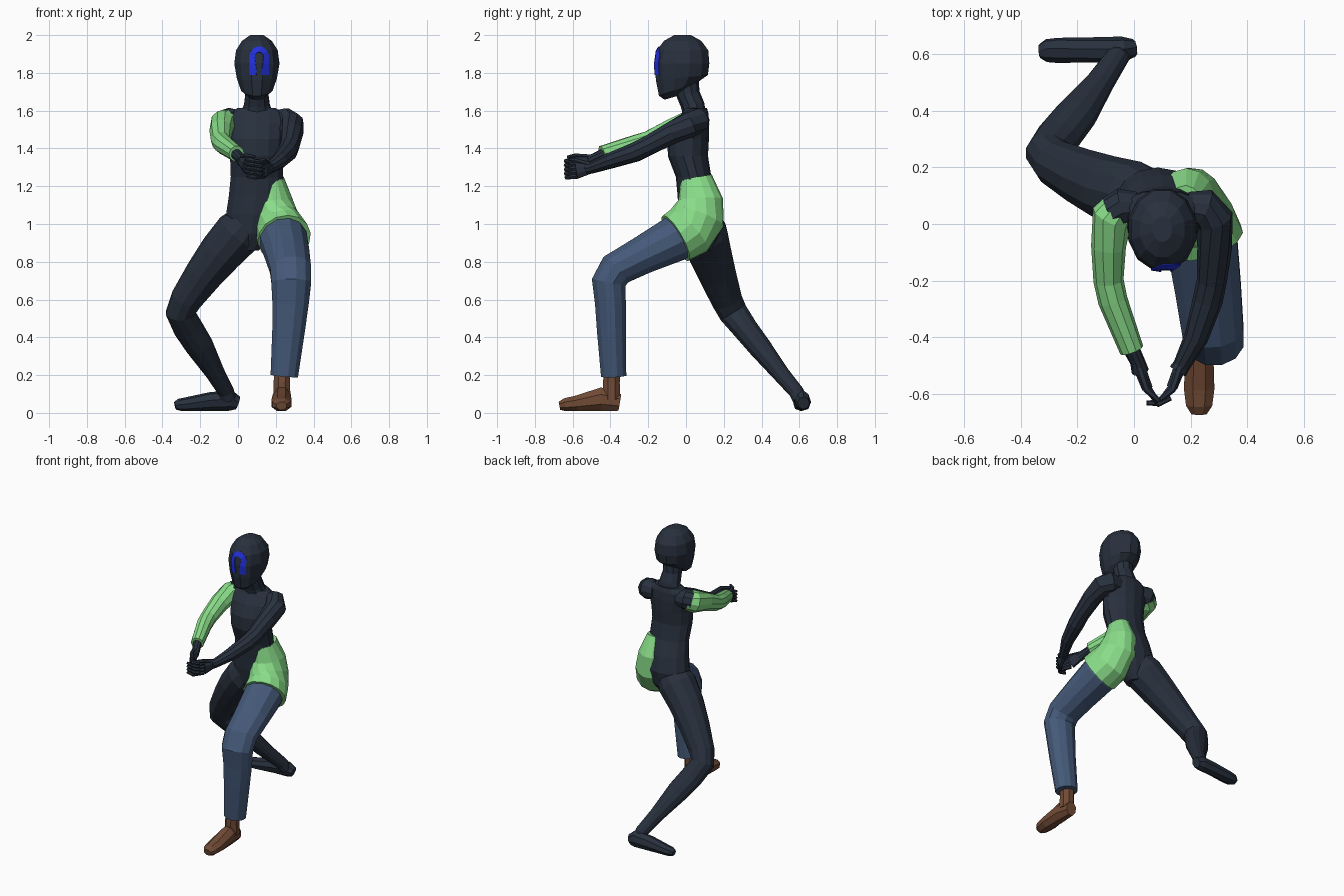
import bpy, bmesh, math
from mathutils import Vector
from mathutils.bvhtree import BVHTree


def material(name, rgb):
    m = bpy.data.materials.new(name)
    m.diffuse_color = (*rgb, 1)
    return m


DARK = material("dark navy", (0.021, 0.030, 0.047))
DENIM = material("denim blue", (0.058, 0.100, 0.190))
BROWN = material("shoe brown", (0.165, 0.070, 0.036))
GREEN = material("light green", (0.250, 0.720, 0.250))
BLUE = material("bright blue", (0.016, 0.030, 0.720))


def finish(name, bm, mat):
    bmesh.ops.recalc_face_normals(bm, faces=bm.faces)
    me = bpy.data.meshes.new(name)
    bm.to_mesh(me)
    bm.free()
    me.materials.append(mat)
    ob = bpy.data.objects.new(name, me)
    bpy.context.collection.objects.link(ob)
    return ob


def skin(name, rings, mat, n):
    """Skin a list of (centre, u axis, v axis) rings, capped at both ends."""
    bm = bmesh.new()
    loops = []
    k = 1 / math.cos(math.pi / n) ** 0.5
    for c, u, v in rings:
        angles = [2 * math.pi * (i + 0.5) / n for i in range(n)]
        loops.append([bm.verts.new(c + k * (u * math.cos(a) + v * math.sin(a))) for a in angles])
    for a, b in zip(loops, loops[1:]):
        for i in range(n):
            j = (i + 1) % n
            bm.faces.new((a[i], a[j], b[j], b[i]))
    bm.faces.new(loops[0][::-1])
    bm.faces.new(loops[-1])
    return finish(name, bm, mat)


def tube(name, path, mat, ref, n=10):
    """Limb along path points (x, y, z, half width along ref, half depth)."""
    pts = [Vector(p[:3]) for p in path]
    rings = []
    for i, p in enumerate(path):
        a = (pts[i] - pts[max(i - 1, 0)]).normalized()
        b = (pts[min(i + 1, len(pts) - 1)] - pts[i]).normalized()
        t = (a + b).normalized()
        u = Vector(ref)
        u = (u - t * u.dot(t)).normalized()
        v = t.cross(u)
        rings.append((pts[i], u * p[3], v * p[-1]))
    return skin(name, rings, mat, n)


def stack(name, rows, mat, n):
    """Upright form from rows (x, y, z, half width, half depth, tilt)."""
    rings = [(Vector((x, y, z)), Vector((rx, 0, 0)), Vector((0, ry, ry * t)))
             for x, y, z, rx, ry, t in rows]
    return skin(name, rings, mat, n)


X, Y, Z = (1, 0, 0), (0, 1, 0), (0, 0, 1)

# Torso, neck and head
stack("torso", [
    (0.06, 0.08, 0.86, 0.05, 0.06, 0),
    (0.07, 0.08, 0.95, 0.13, 0.10, 0),
    (0.085, 0.08, 1.05, 0.15, 0.118, 0),
    (0.095, 0.065, 1.15, 0.145, 0.108, 0),
    (0.10, 0.04, 1.25, 0.14, 0.093, 0),
    (0.098, 0.01, 1.36, 0.142, 0.105, 0),
    (0.098, 0.012, 1.45, 0.148, 0.108, 0),
    (0.098, 0.03, 1.53, 0.16, 0.092, 0),
    (0.098, 0.048, 1.585, 0.15, 0.07, 0),
    (0.098, 0.05, 1.615, 0.10, 0.06, 0)], DARK, 14)
stack("neck", [
    (0.10, 0.045, 1.58, 0.09, 0.06, 0),
    (0.10, 0.035, 1.63, 0.07, 0.06, 0.2),
    (0.10, 0.01, 1.69, 0.062, 0.06, 0.2),
    (0.10, 0.00, 1.76, 0.065, 0.065, 0.2)], DARK, 10)
head = stack("head", [
    (0.10, -0.08, 1.668, 0.038, 0.034, 0.3),
    (0.10, -0.04, 1.715, 0.085, 0.105, 0.35),
    (0.10, -0.022, 1.775, 0.108, 0.140, 0.1),
    (0.10, -0.02, 1.85, 0.122, 0.146, 0),
    (0.10, -0.018, 1.92, 0.112, 0.138, 0),
    (0.10, -0.018, 1.97, 0.080, 0.100, 0),
    (0.10, -0.018, 2.0, 0.035, 0.045, 0)], DARK, 12)

# Painted arch on the face, laid on the head surface as a thin plate
bm = bmesh.new()
bm.from_mesh(head.data)
tree = BVHTree.FromBMesh(bm)
bm.free()


def on_face(x, z):
    hit = tree.ray_cast(Vector((x, -1, z)), Vector((0, 1, 0)))[0]
    return hit + Vector((0, -0.004, 0))


def arch(w, neck, top):
    left = [(-neck, 1.79), (-neck, 1.82), (-(neck + w) / 2, 1.85)]
    arc = [(-w * math.cos(math.pi * i / 10), 1.88 + top * math.sin(math.pi * i / 10)) for i in range(11)]
    return left + arc + [(-x, z) for x, z in reversed(left)]


bm = bmesh.new()
pairs = [[bm.verts.new(on_face(0.112 + x, z)) for x, z in pair]
         for pair in zip(arch(0.052, 0.052, 0.06), arch(0.023, 0.015, 0.03))]
for (a, b), (c, d) in zip(pairs, pairs[1:]):
    bm.faces.new((a, b, d, c))
mark = finish("face_arch", bm, BLUE)
mark.modifiers.new("thickness", 'SOLIDIFY').thickness = 0.004
mark.modifiers["thickness"].offset = 0

# Arms
tube("left_arm", [
    (0.19, 0.06, 1.55, 0.052), (0.245, 0.057, 1.548, 0.068), (0.283, 0.015, 1.525, 0.068),
    (0.285, -0.08, 1.48, 0.060), (0.275, -0.20, 1.415, 0.052), (0.26, -0.27, 1.38, 0.052),
    (0.22, -0.40, 1.335, 0.042), (0.168, -0.50, 1.297, 0.030), (0.155, -0.52, 1.295, 0.032)], DARK, Z)
tube("right_shoulder", [
    (0.01, 0.06, 1.55, 0.052), (-0.04, 0.06, 1.55, 0.066), (-0.075, 0.04, 1.54, 0.062)], DARK, Z)
tube("right_sleeve", [
    (-0.045, 0.058, 1.545, 0.064), (-0.078, 0.025, 1.53, 0.072), (-0.09, -0.08, 1.495, 0.060),
    (-0.09, -0.20, 1.44, 0.052), (-0.075, -0.27, 1.42, 0.051), (-0.008, -0.445, 1.372, 0.042)], GREEN, Z)
tube("right_wrist", [
    (-0.02, -0.42, 1.378, 0.030), (0.012, -0.485, 1.348, 0.026), (0.022, -0.52, 1.33, 0.030)], DARK, Z)

# Clasped hands: palm, four curled fingers and a thumb each
hands = {"left": [(0.16, -0.51, 1.295), (0.135, -0.575, 1.285), (0.09, -0.632, 1.28), (0.045, -0.632, 1.285)],
         "right": [(0.02, -0.51, 1.335), (0.045, -0.575, 1.31), (0.088, -0.635, 1.30), (0.13, -0.615, 1.295)]}
for side, (wrist, knuckle, bend, tip) in hands.items():
    tube(side + "_palm", [(*wrist, 0.03, 0.022), (*knuckle, 0.045, 0.02)], DARK, Z, 8)
    for i in range(4):
        dz = (i - 1.5) * 0.022
        tube(f"{side}_finger_{i + 1}", [
            (*[k + d for k, d in zip(p, (0, 0, dz))], r)
            for p, r in ((knuckle, 0.013), (bend, 0.012), (tip, 0.008))], DARK, Z, 6)
    tube(side + "_thumb", [
        (*[k + d for k, d in zip(wrist, (0, 0, 0.02))], 0.014),
        (knuckle[0], knuckle[1] - 0.01, knuckle[2] + 0.052, 0.012),
        (bend[0], bend[1] + 0.01, bend[2] + 0.055, 0.008)], DARK, Z, 6)

# Trouser leg and green hip cover on the front leg
tube("left_trouser_leg", [
    (0.21, 0.06, 0.99, 0.11, 0.115), (0.24, -0.06, 0.92, 0.127, 0.122), (0.262, -0.23, 0.835, 0.118, 0.102),
    (0.278, -0.37, 0.76, 0.110, 0.095), (0.282, -0.41, 0.69, 0.107, 0.092), (0.278, -0.40, 0.58, 0.098, 0.083),
    (0.268, -0.395, 0.44, 0.088, 0.078), (0.245, -0.383, 0.195, 0.074, 0.068)], DENIM, X, 12)
tube("green_hip_cover", [
    (0.18, 0.055, 1.245, 0.062, 0.082), (0.185, 0.078, 1.13, 0.102, 0.117), (0.20, 0.065, 1.04, 0.115, 0.142),
    (0.225, 0.015, 0.965, 0.130, 0.146), (0.245, -0.055, 0.925, 0.143, 0.137)], GREEN, (1, 0, -0.15), 14)

# Brown shoe
tube("shoe_ankle", [
    (0.235, -0.39, 0.24, 0.045), (0.232, -0.395, 0.16, 0.045, 0.046), (0.232, -0.395, 0.07, 0.048, 0.048)], BROWN, X, 8)
tube("shoe_foot", [
    (0.232, -0.35, 0.055, 0.038, 0.046), (0.232, -0.45, 0.072, 0.050, 0.065),
    (0.23, -0.58, 0.050, 0.056, 0.043), (0.23, -0.64, 0.043, 0.048, 0.036),
    (0.23, -0.67, 0.037, 0.028, 0.022)], BROWN, X, 8)

# Bare rear leg and foot
tube("right_leg", [
    (0.06, 0.08, 1.02, 0.10), (0.0, 0.095, 0.95, 0.125), (-0.09, 0.125, 0.85, 0.115),
    (-0.18, 0.165, 0.735, 0.100), (-0.275, 0.215, 0.60, 0.083), (-0.305, 0.25, 0.53, 0.078),
    (-0.265, 0.31, 0.45, 0.078, 0.068), (-0.205, 0.385, 0.355, 0.074, 0.062),
    (-0.12, 0.50, 0.21, 0.050, 0.046), (-0.062, 0.585, 0.11, 0.042, 0.040),
    (-0.05, 0.60, 0.07, 0.040, 0.036)], DARK, X, 12)
tube("right_foot", [
    (0.0, 0.622, 0.052, 0.030, 0.034), (-0.04, 0.617, 0.066, 0.042, 0.055),
    (-0.15, 0.615, 0.060, 0.042, 0.048), (-0.27, 0.613, 0.047, 0.044, 0.034),
    (-0.31, 0.612, 0.043, 0.040, 0.030), (-0.333, 0.61, 0.038, 0.024, 0.020)], DARK, (0, 0.95, 0.3), 8)
